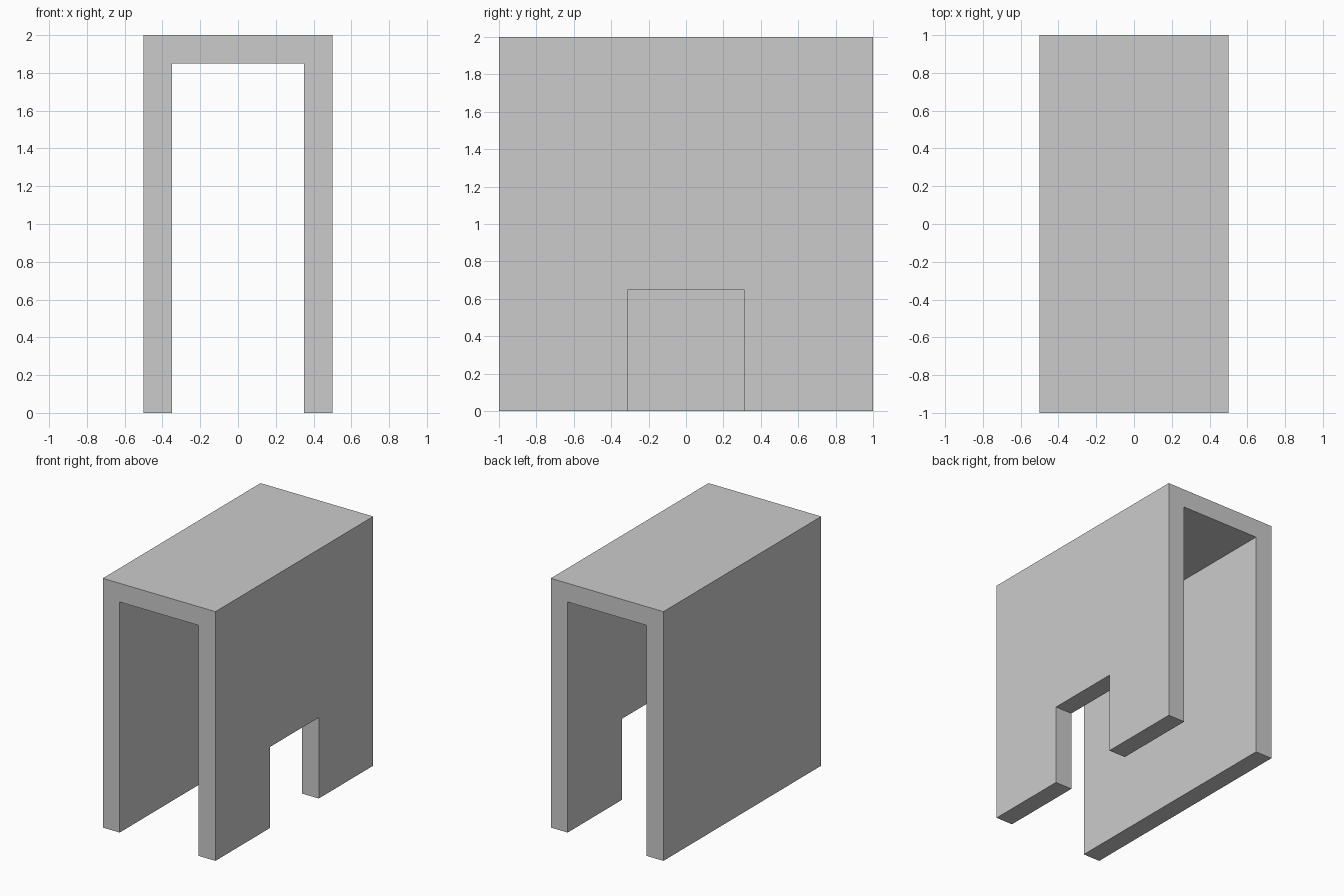
import bpy, bmesh

if "Cube" in bpy.data.objects:
    bpy.data.objects.remove(bpy.data.objects["Cube"])

W, D, H, T = 0.5, 1.0, 2.0, 0.15      # half width, half depth, height, wall thickness
NOTCH_W, NOTCH_H = 0.31, 0.65         # half width and height of the doorway

bm = bmesh.new()

def panel(points):
    """Add one flat outer panel, points counter-clockwise from outside."""
    bm.faces.new([bm.verts.new(p) for p in points])

# Right wall with the doorway cut into its lower edge
wall = [(-D, 0), (-NOTCH_W, 0), (-NOTCH_W, NOTCH_H), (NOTCH_W, NOTCH_H),
        (NOTCH_W, 0), (D, 0), (D, H), (-D, H)]
panel([(W, y, z) for y, z in wall])

# Plain left wall
panel([(-W, D, 0), (-W, -D, 0), (-W, -D, H), (-W, D, H)])

# Roof
panel([(-W, -D, H), (W, -D, H), (W, D, H), (-W, D, H)])

bmesh.ops.remove_doubles(bm, verts=bm.verts, dist=1e-4)
mesh = bpy.data.meshes.new("passage_shell")
bm.to_mesh(mesh)
bm.free()
shell = bpy.data.objects.new("passage_shell", mesh)
bpy.context.collection.objects.link(shell)

# Wall thickness grows inward with mitred corners
solid = shell.modifiers.new("thickness", 'SOLIDIFY')
solid.thickness = T
solid.offset = -1
solid.use_even_offset = True
solid.use_quality_normals = True
